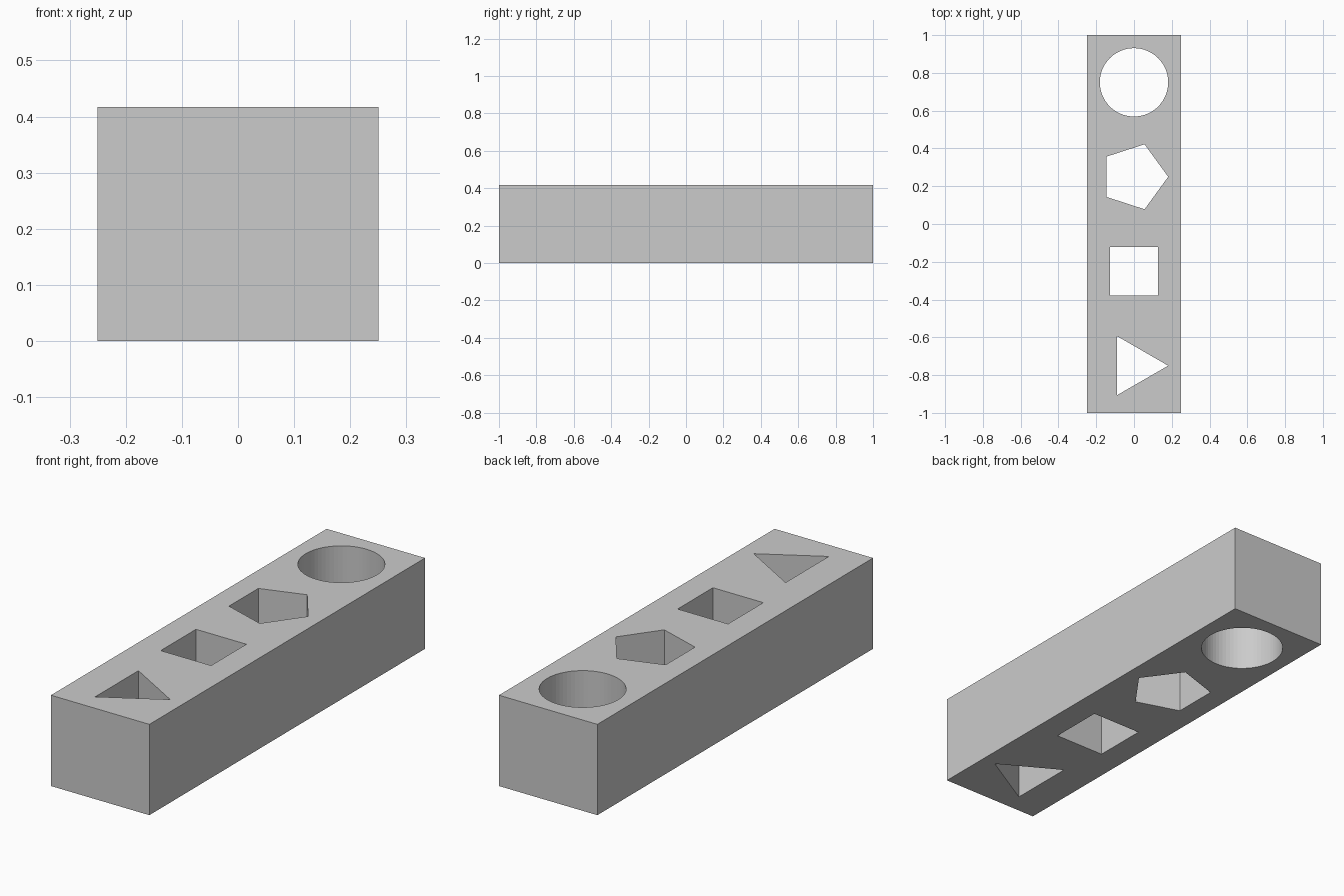
import bpy
from math import pi

if "Cube" in bpy.data.objects:
    bpy.data.objects.remove(bpy.data.objects["Cube"], do_unlink=True)

WIDTH, LENGTH, HEIGHT = 0.5, 2.0, 0.417
HOLE_RADIUS = 0.181

# Single grey material
grey = bpy.data.materials.new("plain grey")
grey.use_nodes = True
colour = (0.6, 0.6, 0.6, 1)
grey.diffuse_color = colour
grey.node_tree.nodes["Principled BSDF"].inputs["Base Color"].default_value = colour

# Solid block
bpy.ops.mesh.primitive_cube_add(size=1, location=(0, 0, HEIGHT / 2))
block = bpy.context.object
block.name = "block"
block.scale = (WIDTH, LENGTH, HEIGHT)
bpy.ops.object.transform_apply(location=True, rotation=False, scale=True)
block.data.materials.append(grey)


def cut_hole(name, sides, y, turn):
    """Cut a regular prism right through the block."""
    bpy.ops.mesh.primitive_cylinder_add(
        vertices=sides, radius=HOLE_RADIUS, depth=HEIGHT * 2,
        location=(0, y, HEIGHT / 2), rotation=(0, 0, turn))
    cutter = bpy.context.object
    cutter.name = name
    cutter.hide_render = True
    cutter.data.materials.append(grey)
    bpy.context.view_layer.objects.active = block
    modifier = block.modifiers.new(name, "BOOLEAN")
    modifier.operation = "DIFFERENCE"
    modifier.solver = "EXACT"
    modifier.object = cutter
    bpy.ops.object.modifier_apply(modifier=name)
    bpy.data.objects.remove(cutter, do_unlink=True)


# Through holes, from front to back; a cylinder's first corner points to +y
to_left = -pi / 2
cut_hole("triangle_hole", 3, -0.75, to_left)
cut_hole("square_hole", 4, -0.25, pi / 4)
cut_hole("pentagon_hole", 5, 0.25, to_left)
cut_hole("round_hole", 64, 0.75, 0)
